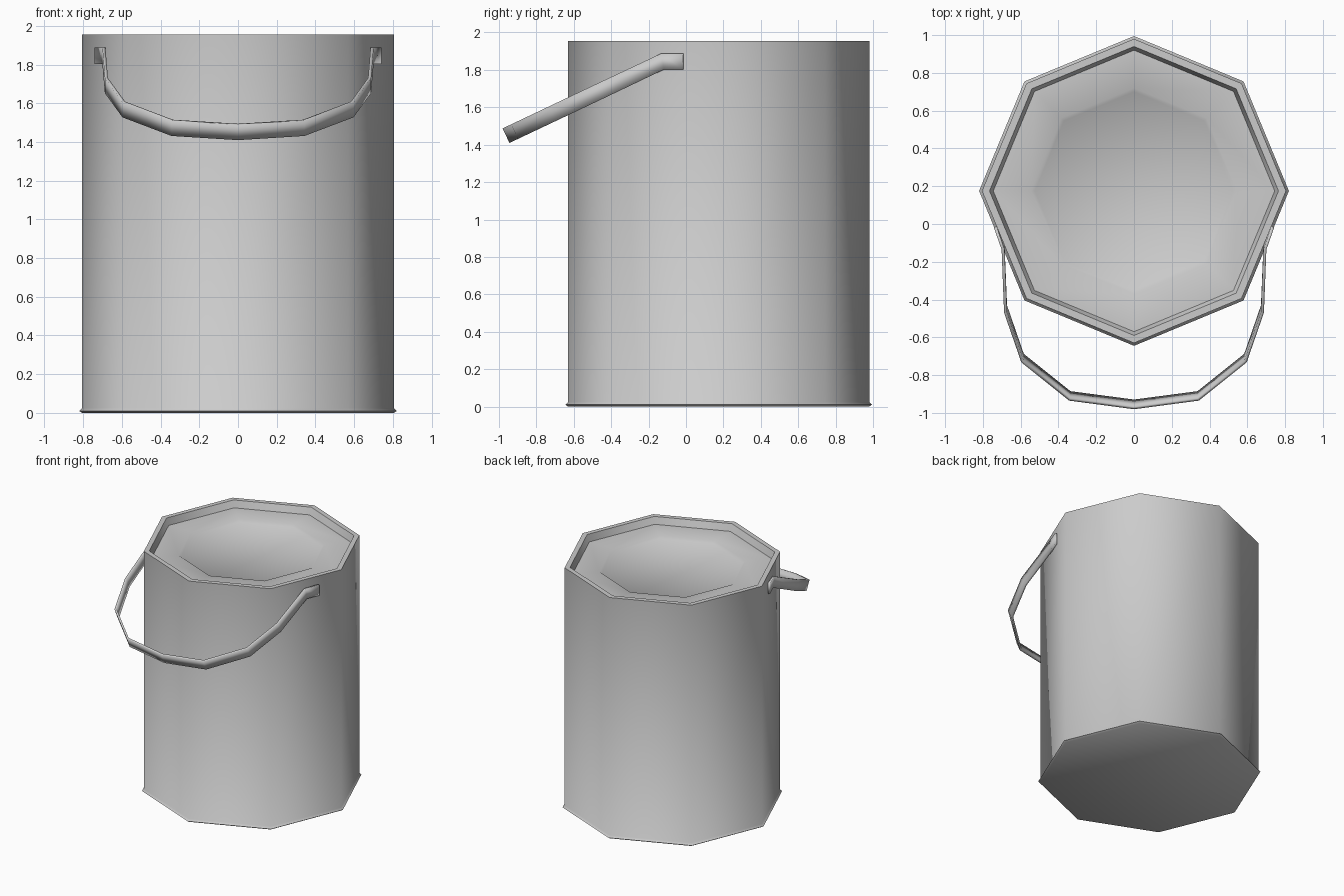
import bpy, bmesh, math
from mathutils import Vector

if "Cube" in bpy.data.objects:
    bpy.data.objects.remove(bpy.data.objects["Cube"])

SIDES, CENTRE_Y = 8, 0.175


def finish(bm, name, angle):
    bmesh.ops.recalc_face_normals(bm, faces=bm.faces)
    mesh = bpy.data.meshes.new(name)
    bm.to_mesh(mesh)
    bm.free()
    ob = bpy.data.objects.new(name, mesh)
    bpy.context.collection.objects.link(ob)
    bpy.ops.object.select_all(action='DESELECT')
    ob.select_set(True)
    bpy.context.view_layer.objects.active = ob
    bpy.ops.object.shade_smooth_by_angle(angle=math.radians(angle))
    return ob


def bridge(bm, rings):
    # skin consecutive closed rings and cap both ends
    for a, b in zip(rings, rings[1:]):
        n = len(a)
        for i in range(n):
            bm.faces.new((a[i], a[(i + 1) % n], b[(i + 1) % n], b[i]))
    bm.faces.new(rings[0])
    bm.faces.new(rings[-1])


# Can: octagonal lathe with bottom bead, top rim and stepped sunken lid
profile = [(0.805, 0), (0.82, 0.01), (0.805, 0.025), (0.805, 1.955),
           (0.765, 1.955), (0.745, 1.90), (0.545, 1.90), (0.525, 1.885)]
bm = bmesh.new()
rings = []
for r, z in profile:
    angles = [math.tau * k / SIDES for k in range(SIDES)]
    rings.append([bm.verts.new((r * math.cos(a), CENTRE_Y + r * math.sin(a), z))
                  for a in angles])
bridge(bm, rings)
finish(bm, "can_body", 50)

# Handle: flat strap, fixed along the can wall and swung down at the front
half = [(0.735, -0.015), (0.693, -0.125), (0.68, -0.45), (0.59, -0.71), (0.34, -0.91)]
path = half + [(0, -0.955)] + [(-x, y) for x, y in reversed(half)]
SLOPE, PIVOT_Y, PIVOT_Z = 0.474, -0.125, 1.845
tilted = Vector((0, -SLOPE, 1)).normalized()
points = [Vector((x, y, PIVOT_Z - SLOPE * max(0, PIVOT_Y - y))) for x, y in path]
last = len(points) - 1
bm = bmesh.new()
rings = []
for i, p in enumerate(points):
    tangent = (points[min(i + 1, last)] - points[max(i - 1, 0)]).normalized()
    up = Vector((0, 0, 1)) if i in (0, last) else tilted
    if i in (1, last - 1):
        up = (tilted + Vector((0, 0, 1))).normalized()
    out = up.cross(tangent).normalized() * 0.008
    w = up * 0.043
    rings.append([bm.verts.new(p + a * out + b * w)
                  for a, b in ((-1, -1), (1, -1), (1, 1), (-1, 1))])
bridge(bm, rings)
finish(bm, "handle_strap", 100)
